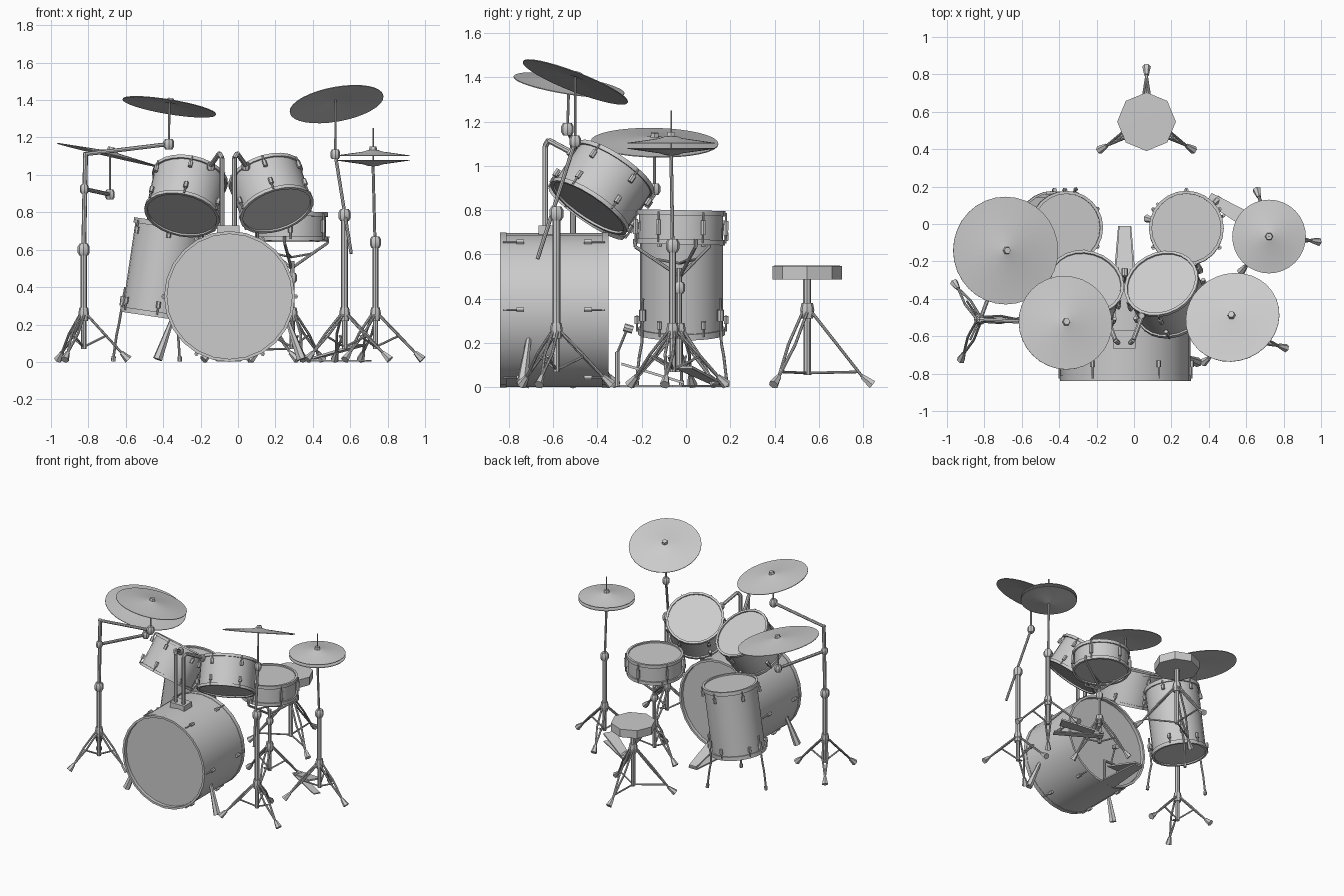
import bpy, bmesh, math
from mathutils import Vector as V

cube = bpy.data.objects.get("Cube")
if cube:
    bpy.data.objects.remove(cube)

grey = bpy.data.materials.new("light_grey")
grey.use_nodes = True
grey.diffuse_color = (0.6, 0.6, 0.6, 1)
grey.node_tree.nodes["Principled BSDF"].inputs["Base Color"].default_value = (0.6, 0.6, 0.6, 1)
UP = V((0, 0, 1))


def finish(name, bm):
    """Turn a bmesh into a named, shaded object."""
    bmesh.ops.recalc_face_normals(bm, faces=bm.faces)
    mesh = bpy.data.meshes.new(name)
    bm.to_mesh(mesh)
    bm.free()
    mesh.materials.append(grey)
    ob = bpy.data.objects.new(name, mesh)
    bpy.context.collection.objects.link(ob)
    bpy.ops.object.select_all(action='DESELECT')
    ob.select_set(True)
    bpy.context.view_layer.objects.active = ob
    bpy.ops.object.shade_smooth_by_angle(angle=math.radians(35))


def lathe(bm, profile, base, axis, segs=24):
    """Revolve (radius, height) points round an axis starting at base."""
    turn = UP.rotation_difference(V(axis).normalized())
    rings = []
    for r, h in profile:
        n = segs if r > 0 else 1
        rings.append([bm.verts.new(V(base) + turn @ V((
            r * math.cos(math.tau * i / segs), r * math.sin(math.tau * i / segs), h)))
            for i in range(n)])
    for a, b in zip(rings, rings[1:]):
        for i in range(segs):
            j = (i + 1) % segs
            quad = [a[i % len(a)], a[j % len(a)], b[j % len(b)], b[i % len(b)]]
            bm.faces.new(list(dict.fromkeys(quad)))


def rod(bm, a, b, r, r2=None, segs=8):
    d = V(b) - V(a)
    lathe(bm, [(0, 0), (r, 0), (r2 or r, d.length), (0, d.length)], a, d, segs)


def path(bm, points, r):
    for a, b in zip(points, points[1:]):
        rod(bm, a, b, r)


def joint(bm, p, r=0.026):
    """Chunky clamp with bevelled ends."""
    lathe(bm, [(0, -r), (r * .7, -r), (r, -r * .5), (r, r * .5), (r * .7, r), (0, r)], p, UP, 8)


def board(bm, a, b, w1, w2, t):
    """Tapered plate from a to b."""
    a, b = V(a), V(b)
    side = (b - a).cross(UP).normalized()
    v = [bm.verts.new(p + side * s * w / 2 + UP * h)
         for p, w in ((a, w1), (b, w2)) for h in (0, t) for s in (-1, 1)]
    for f in ((0, 1, 3, 2), (4, 5, 7, 6), (0, 1, 5, 4), (2, 3, 7, 6), (0, 2, 6, 4), (1, 3, 7, 5)):
        bm.faces.new([v[i] for i in f])


def drum(name, bottom, top, R, hoop=0.028, start=30, step=.01, recess=.01, lug=.055):
    """Shell with two hoops, recessed heads and six tension lugs at each end."""
    bm = bmesh.new()
    axis = V(top) - V(bottom)
    L = axis.length
    s, i = R - step, R - 0.016
    half = [(0, recess), (i, recess), (i, 0), (R, 0), (R, hoop), (s, hoop)]
    lathe(bm, half + [(r, L - h) for r, h in reversed(half)], bottom, axis)
    turn = UP.rotation_difference(axis.normalized())
    for k in range(6):
        a = math.radians(start) + math.tau * k / 6
        p = V((math.cos(a), math.sin(a), 0)) * (R + 0.004)
        for h, way in ((hoop, 1), (L - hoop, -1)):
            at = [V(bottom) + turn @ (p + UP * (h + way * d)) for d in (-.015, lug - .02, lug - .035, lug)]
            rod(bm, at[0], at[1], 0.005, segs=6)
            rod(bm, at[2], at[3], 0.012, segs=6)
    finish(name, bm)


def cymbal(name, centre, axis, R, rise=0.02, flip=1):
    bm = bmesh.new()
    n = V(axis).normalized() * flip
    lathe(bm, [(0, rise + .004), (.03, rise), (.05, rise * .7), (R, -.004),
               (R, -.008), (.05, rise * .7 - .006), (0, rise - .004)], centre, n, 32)
    if flip > 0:
        rod(bm, V(centre) + n * rise, V(centre) + n * (rise + .02), 0.022, 0.018, 6)
    finish(name, bm)


def tripod(bm, x, y, top, R, angles, tube=0.018, low=0.07, brace=0.55):
    """Paired-strip legs, flared feet, lower braces and centre tube."""
    c = V((x, y, 0))
    rod(bm, c + UP * low, c + UP * top, tube * .8)
    lathe(bm, [(0, -.06), (tube * 1.3, -.06), (tube * 1.6, -.02), (tube * 1.3, .01), (0, .01)],
          c + UP * top, UP, 8)
    for ang in angles:
        a = math.radians(ang)
        out, side = V((math.cos(a), math.sin(a), 0)), V((-math.sin(a), math.cos(a), 0))
        ankle = c + out * R * .84 + UP * .05
        hip = c + out * .02 + UP * (top - .03)
        for s in (-1, 1):
            knee = hip.lerp(ankle, .5) + side * s * .018
            path(bm, [hip + side * s * .012, knee, ankle], 0.007)
        rod(bm, ankle, c + out * R + UP * .012, 0.012, 0.023, 6)
        rod(bm, c + UP * (low + .01), hip.lerp(ankle, brace), 0.006)


# Drums
drum("bass_drum", (-.045, -.35, .35), (-.045, -.84, .35), .35, .03, 0, .003, .025, .08)
drum("floor_tom", (-.435, -.02, .24), (-.36, -.02, .745), .197)
drum("right_rack_tom", (-.30, -.45, .785), (-.255, -.31, .99), .205, .02)
drum("left_rack_tom", (.208, -.44, .81), (.145, -.315, .995), .205, .02)
drum("snare_drum", (.28, -.025, .645), (.28, -.022, .80), .2, .024)

# Bass drum spurs
bm = bmesh.new()
for s in (-1, 1):
    rod(bm, (-.045 + s * .31, -.71, .22), (-.045 + s * .385, -.74, .014), .012, .026, 6)
finish("bass_drum_spurs", bm)

# Rack tom mount on the bass drum
bm = bmesh.new()
board(bm, (-.052, -.665, .68), (-.052, -.57, .68), .12, .12, .05)
for s in (-1, 1):
    x = -.052 + s * .033
    path(bm, [(x, -.635, .70), (x, -.635, 1.09), (x + s * .015, -.62, 1.115),
              (x + s * .075, -.46, 1.03)], .013)
    joint(bm, (x + s * .06, -.49, 1.045), .022)
finish("rack_tom_mount", bm)

# Floor tom legs
bm = bmesh.new()
c = V((-.43, -.02, 0))
for ang in (60, 180, 300):
    a = math.radians(ang)
    out = V((math.cos(a), math.sin(a), 0))
    tilt = V((.03, 0, 0))
    path(bm, [c + tilt + out * .202 + UP * .4, c + out * .207 + UP * .2,
              c + out * .22 + UP * .14, c + out * .237 + UP * .015], .007)
    rod(bm, c + out * .235 + UP * .03, c + out * .237 + UP * .003, .012)
    rod(bm, c + tilt * .5 + out * .203 + UP * .30, c + tilt * .7 + out * .203 + UP * .35, .016)
finish("floor_tom_legs", bm)

# Snare stand with basket
bm = bmesh.new()
tripod(bm, .29, -.03, .28, .23, (45, 165, 285))
rod(bm, (.29, -.03, .25), (.29, -.03, .54), .012)
joint(bm, (.29, -.03, .45))
for ang in (20, 140, 260):
    a = math.radians(ang)
    out = V((math.cos(a), math.sin(a), 0))
    c = V((.285, -.027, 0))
    path(bm, [c + UP * .5, c + out * .12 + UP * .58, c + out * .205 + UP * .635,
              c + out * .208 + UP * .67], .008)
    rod(bm, c + UP * .56, c + out * .12 + UP * .58, .006)
finish("snare_stand", bm)

# Hi-hat
cymbal("hi_hat_top", (.722, -.067, 1.108), UP, .197, .024)
cymbal("hi_hat_bottom", (.722, -.067, 1.073), UP, .197, .024, -1)
bm = bmesh.new()
tripod(bm, .735, -.06, .28, .255, (-8, 108, 230))
rod(bm, (.735, -.06, .25), (.735, -.06, .64), .016)
joint(bm, (.735, -.06, .64), .03)
rod(bm, (.733, -.06, .62), (.722, -.067, 1.05), .008)
rod(bm, (.722, -.067, 1.04), (.722, -.067, 1.25), .004)
finish("hi_hat_stand", bm)
bm = bmesh.new()
board(bm, (.40, .14, .012), (.66, -.01, .085), .06, .09, .012)
board(bm, (.40, .14, .002), (.70, -.04, .002), .05, .05, .008)
finish("hi_hat_pedal", bm)

# Bass drum pedal
bm = bmesh.new()
board(bm, (-.05, -.01, .015), (-.05, -.29, .10), .06, .10, .012)
board(bm, (-.05, -.01, .002), (-.05, -.36, .002), .07, .13, .01)
for s in (-1, 1):
    rod(bm, (-.05 + s * .06, -.31, .005), (-.05 + s * .06, -.31, .16), .01)
rod(bm, (-.115, -.31, .155), (.015, -.31, .155), .009)
rod(bm, (-.05, -.31, .155), (-.05, -.265, .265), .006)
rod(bm, (-.05, -.28, .272), (-.05, -.24, .26), .018)
finish("bass_drum_pedal", bm)

# Left crash cymbal and its stand
cymbal("left_crash", (.526, -.497, 1.384), (-.17, .36, .92), .254)
bm = bmesh.new()
tripod(bm, .57, -.585, .28, .255, (-18, 102, 218))
rod(bm, (.57, -.585, .25), (.57, -.585, .79), .018)
joint(bm, (.57, -.585, .785), .032)
rod(bm, (.605, -.67, .58), (.52, -.50, 1.11), .009)
joint(bm, (.52, -.50, 1.11), .026)
rod(bm, (.52, -.50, 1.10), (.522, -.50, 1.415), .006)
finish("left_crash_stand", bm)

# Right crash and ride cymbals on a shared stand
cymbal("right_crash", (-.366, -.527, 1.37), (.16, .15, .97), .253)
cymbal("ride_cymbal", (-.685, -.142, 1.11), (.225, .02, .97), .288)
bm = bmesh.new()
tripod(bm, -.825, -.51, .28, .24, (0, 125, 245))
rod(bm, (-.825, -.51, .25), (-.825, -.51, .61), .018)
joint(bm, (-.825, -.51, .60), .032)
rod(bm, (-.825, -.51, .60), (-.815, -.51, 1.12), .013)
rod(bm, (-.825, -.51, 1.11), (-.37, -.535, 1.165), .011)
joint(bm, (-.37, -.535, 1.165), .028)
rod(bm, (-.37, -.535, 1.16), (-.366, -.527, 1.41), .006)
joint(bm, (-.822, -.51, .925), .024)
rod(bm, (-.822, -.51, .925), (-.685, -.142, .895), .011)
joint(bm, (-.685, -.142, .895), .026)
rod(bm, (-.685, -.142, .89), (-.685, -.142, 1.15), .006)
finish("double_cymbal_stand", bm)

# Throne
bm = bmesh.new()
lathe(bm, [(0, .488), (.157, .488), (.157, .549), (0, .551)], (.067, .547, 0), UP, 8)
finish("throne_seat", bm)
bm = bmesh.new()
tripod(bm, .067, .547, .37, .295, (90, 211, 329), .02, .055, .93)
rod(bm, (.067, .547, .3), (.067, .547, .492), .018)
finish("throne_stand", bm)
